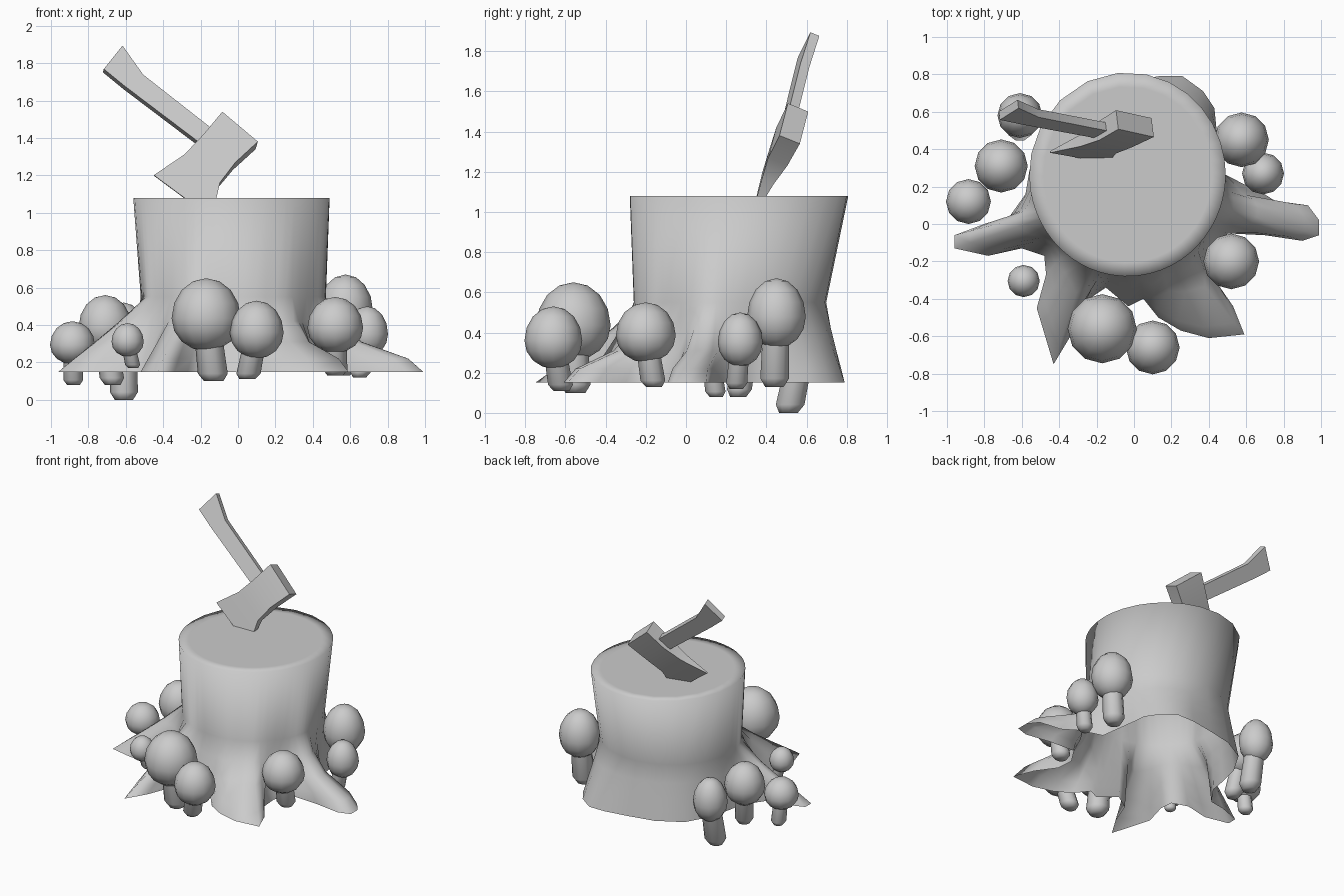
import bpy, bmesh, math
from mathutils import Vector

if "Cube" in bpy.data.objects:
    bpy.data.objects.remove(bpy.data.objects["Cube"])


def make(name, verts, faces, angle=180):
    me = bpy.data.meshes.new(name)
    me.from_pydata(verts, [], faces)
    bm = bmesh.new()
    bm.from_mesh(me)
    if name.startswith("axe"):
        bmesh.ops.recalc_face_normals(bm, faces=bm.faces)
    bm.to_mesh(me)
    bm.free()
    ob = bpy.data.objects.new(name, me)
    bpy.context.collection.objects.link(ob)
    bpy.ops.object.select_all(action='DESELECT')
    ob.select_set(True)
    bpy.context.view_layer.objects.active = ob
    bpy.ops.object.shade_smooth_by_angle(angle=math.radians(angle))
    return ob


def loft(name, rings, cap_start=True, cap_end=True, **kw):
    """Skin closed rings with equal point counts (counter-clockwise, upwards)."""
    n = len(rings[0])
    faces = [(k * n + i, k * n + (i + 1) % n, (k + 1) * n + (i + 1) % n, (k + 1) * n + i)
             for k in range(len(rings) - 1) for i in range(n)]
    if cap_start:
        faces.append(tuple(range(n))[::-1])
    if cap_end:
        faces.append(tuple(range((len(rings) - 1) * n, len(rings) * n)))
    return make(name, [p for r in rings for p in r], faces, **kw)


# Stump: root outline on the ground blends up into an oval trunk, open below
roots = [(.50, -.05), (.70, -.06), (.90, -.09), (.99, -.06), (.99, .02), (.93, .10),
         (.76, .12), (.65, .19), (.48, .24), (.46, .38), (.44, .52), (.43, .62),
         (.37, .71), (.26, .79), (.13, .79), (-.05, .76), (-.24, .72), (-.42, .62),
         (-.52, .45), (-.56, .28), (-.58, .16), (-.68, .02), (-.80, 0), (-.96, -.06),
         (-.96, -.13), (-.78, -.17), (-.60, -.13), (-.48, -.17), (-.47, -.27),
         (-.52, -.45), (-.43, -.75), (-.34, -.60), (-.27, -.42), (-.15, -.34),
         (-.03, -.44), (.05, -.40), (.13, -.50), (.25, -.57), (.40, -.61),
         (.59, -.59), (.53, -.44), (.43, -.30), (.42, -.17)]
n = len(roots)
angles = [math.atan2(y - .22, x + .03) for x, y in roots]
for i in range(1, n):                       # unwrap, then even out so roots fan wider
    while angles[i] < angles[i - 1] - math.pi:
        angles[i] += 2 * math.pi
for _ in range(5):
    prev = [angles[-1] - 2 * math.pi] + angles[:-1]
    nxt = angles[1:] + [angles[0] + 2 * math.pi]
    angles = [.5 * a + .25 * (p + q) for a, p, q in zip(angles, prev, nxt)]


def oval(cx, cy, rx, ry, z):
    return [(cx + rx * math.cos(a), cy + ry * math.sin(a), z) for a in angles]


waist = oval(-.025, .22, .495, .48, .55)
rings = []
for z, t_left, t_right in [(.15, 1, 1), (.22, .82, .85), (.31, .58, .38),
                           (.42, .30, .14), (.55, 0, 0)]:
    ring = []
    for (bx, by), (wx, wy, _) in zip(roots, waist):
        t = t_right if bx > .2 and by < .5 else t_left
        ring.append((wx + (bx - wx) * t, wy + (by - wy) * t, z))
    rings.append(ring)
rings += [oval(-.035, .265, .525, .545, 1.08), oval(-.035, .265, .45, .47, 1.08)]
loft("stump", rings, cap_start=False)


# Mushrooms: egg-shaped cap on a leaning stem
def circle(c, r, n):
    return [(c.x + r * math.cos(2 * math.pi * i / n),
             c.y + r * math.sin(2 * math.pi * i / n), c.z) for i in range(n)]


def mushroom(i, x, y, r, z0, z1, sx, sy, sz, sr):
    mid = z0 + (z1 - z0) * .45
    cap = []
    for k in range(1, 8):
        a = -math.pi / 2 + math.pi * k / 8
        h = (z1 - mid) if a > 0 else (mid - z0)
        cap += circle(Vector((x, y, mid + h * math.sin(a))), r * math.cos(a), 12)
    verts = cap + [(x, y, z0), (x, y, z1)]
    faces = []
    for j in range(12):
        q = (j + 1) % 12
        faces += [(k * 12 + j, k * 12 + q, k * 12 + 12 + q, k * 12 + 12 + j) for k in range(6)]
        faces += [(q, j, 84), (72 + j, 72 + q, 85)]
    make(f"mushroom_cap_{i}", verts, faces)
    foot, top = Vector((sx, sy, sz)), Vector((x, y, mid))
    loft(f"mushroom_stem_{i}", [circle(foot, sr * .65, 10),
                                circle(foot.lerp(top, .12), sr, 10),
                                circle(top, sr * .9, 10)], cap_end=False)


for i, m in enumerate([
        (-.885, .12, .12, .19, .42, -.88, .15, .08, .053),
        (-.71, .31, .142, .25, .56, -.67, .26, .08, .065),
        (-.61, .58, .12, .20, .52, -.61, .51, 0, .075),
        (.575, .45, .146, .32, .67, .55, .44, .13, .075),
        (.69, .27, .112, .23, .50, .65, .25, .12, .055),
        (.52, -.20, .149, .25, .55, .52, -.16, .13, .065),
        (.10, -.66, .144, .22, .53, .05, -.62, .11, .065),
        (-.17, -.56, .185, .26, .65, -.13, -.55, .10, .08),
        (-.59, -.305, .086, .23, .41, -.56, -.28, .17, .04)], 1):
    mushroom(i, *m)


# Axe: profile rows laid on one leaning plane and thickened along its normal
normal = Vector((-.121, 1, -.405)).normalized()


def slab(name, rows):
    loops = []
    for (ax, az), (bx, bz), h in rows:
        a, b = (Vector((x, -.047 + .405 * z + .121 * x, z)) for x, z in ((ax, az), (bx, bz)))
        loops.append([a - normal * h, b - normal * h, b + normal * h, a + normal * h])
    loft(name, loops, angle=60)


slab("axe_head", [((-.09, 1.52), (.10, 1.36), .055), ((-.19, 1.40), (-.02, 1.25), .052),
                  ((-.29, 1.30), (-.10, 1.15), .032), ((-.45, 1.20), (-.14, .97), .004)])
slab("axe_handle", [((-.10, 1.29), (-.03, 1.36), .024), ((-.22, 1.375), (-.14, 1.44), .024),
                    ((-.61, 1.67), (-.51, 1.73), .024), ((-.72, 1.76), (-.62, 1.885), .024)])
